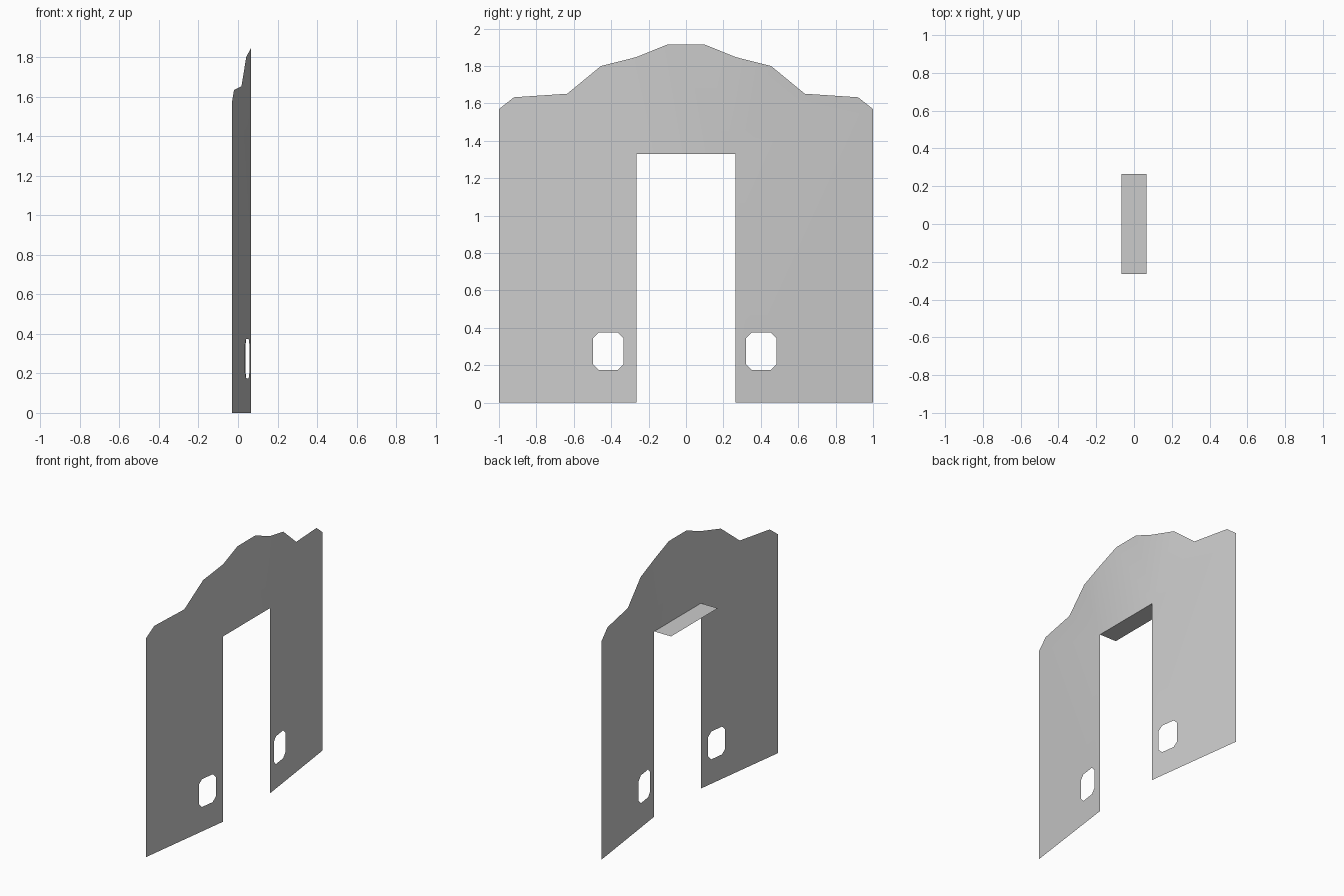
import bpy, bmesh

cube = bpy.data.objects.get("Cube")
if cube:
    bpy.data.objects.remove(cube, do_unlink=True)

DOOR, LINTEL, FRONT, EDGE = 0.265, 1.33, 0.067, -0.031

grey = bpy.data.materials.new("plain_grey")
grey.use_nodes = True
colour = (0.6, 0.6, 0.6, 1)
grey.diffuse_color = colour
grey.node_tree.nodes["Principled BSDF"].inputs["Base Color"].default_value = colour


def finish(name, bm):
    mesh = bpy.data.meshes.new(name)
    bm.to_mesh(mesh)
    bm.free()
    mesh.materials.append(grey)
    obj = bpy.data.objects.new(name, mesh)
    bpy.context.collection.objects.link(obj)
    return obj


def fill(bm, loops):
    """Fill flat (y, z) outlines; later loops are holes."""
    edges = []
    for loop in loops:
        vs = [bm.verts.new((0, y, z)) for y, z in loop]
        edges += [bm.edges.new((a, b)) for a, b in zip(vs, vs[1:] + vs[:1])]
    bmesh.ops.triangle_fill(bm, edges=edges, use_beauty=True, normal=(1, 0, 0))


def hole(cy, cz=0.275, w=0.081, h=0.1, c=0.03):
    """Rectangle with clipped corners."""
    return [(cy + y, cz + z) for y, z in (
        (w, h - c), (w - c, h), (c - w, h), (-w, h - c),
        (-w, c - h), (c - w, -h), (w - c, -h), (w, c - h))]


# Bent panel: two swept-back wings and the crest above the doorway
wing = [(DOOR, 0), (1, 0), (1, 1.57), (0.92, 1.633), (0.635, 1.652),
        (0.455, 1.8), (DOOR, 1.848), (DOOR, LINTEL)]
bm = bmesh.new()
for side, hole_y in ((1, 0.402), (-1, -0.415)):
    fill(bm, [[(side * y, z) for y, z in wing], hole(hole_y)])
fill(bm, [[(-DOOR, LINTEL), (DOOR, LINTEL), (DOOR, 1.848),
           (0.1, 1.915), (-0.1, 1.915), (-DOOR, 1.848)]])
bmesh.ops.remove_doubles(bm, verts=bm.verts, dist=0.0005)
for v in bm.verts:
    t = max(0, abs(v.co.y) - DOOR) / (1 - DOOR)
    v.co.x = FRONT + t * (EDGE - FRONT)
bm.normal_update()
for f in bm.faces:
    if f.normal.x < 0:
        f.normal_flip()
    f.smooth = True
finish("arched_panel", bm)

# Flat soffit over the doorway
bm = bmesh.new()
bm.faces.new([bm.verts.new((x, y, LINTEL)) for x, y in (
    (-FRONT, -DOOR), (FRONT, -DOOR), (FRONT, DOOR), (-FRONT, DOOR))])
finish("doorway_soffit", bm)
